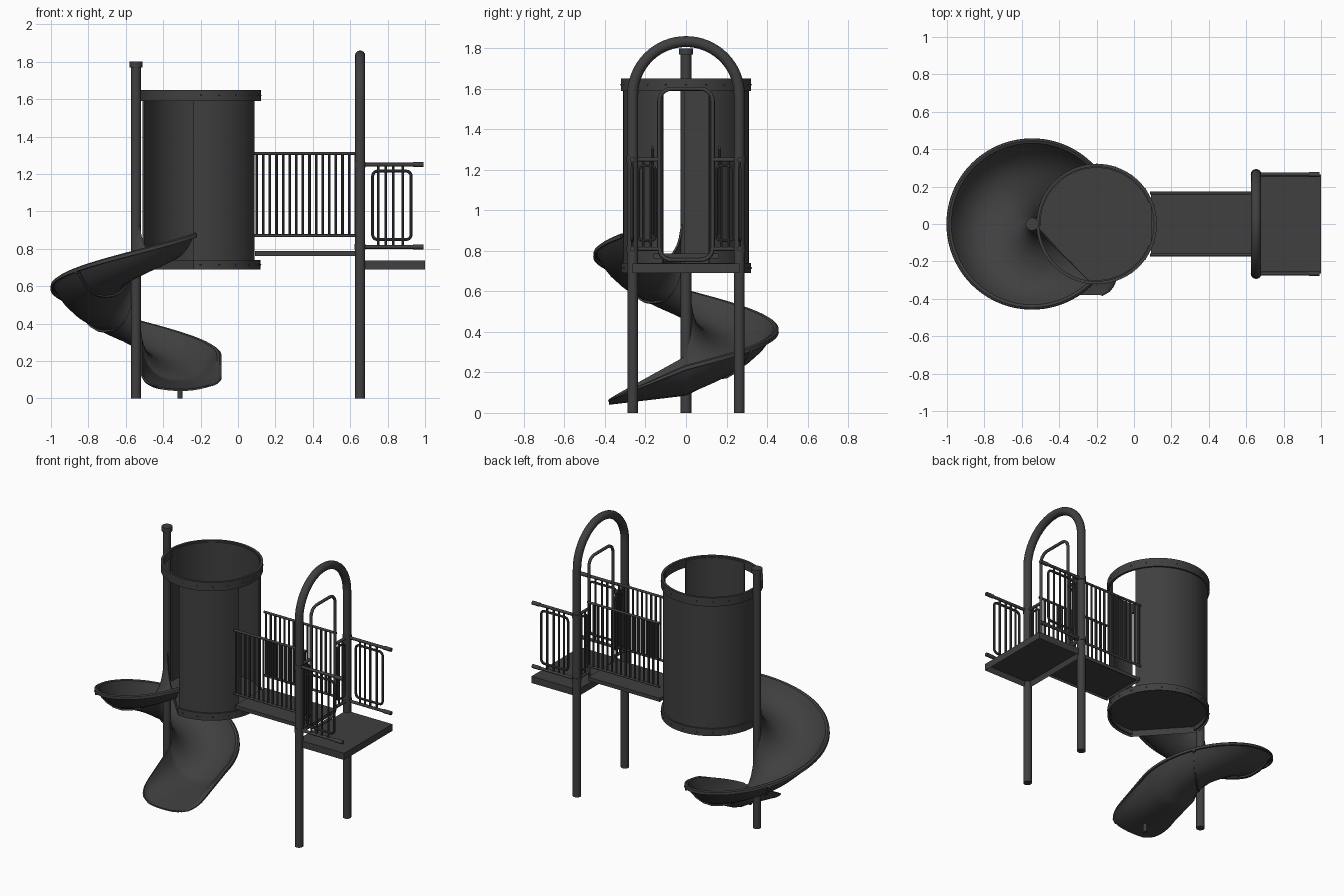
import bpy, bmesh
from math import sin, cos, pi, radians, sqrt

if "Cube" in bpy.data.objects:
    bpy.data.objects.remove(bpy.data.objects["Cube"])

DX, PX = -0.2, -0.545       # drum centre and slide pole centre on x
R = 0.31                    # drum radius
DARK = bpy.data.materials.new("dark_grey")
DARK.diffuse_color = (.05, .05, .05, 1)
DARK.use_nodes = True
DARK.node_tree.nodes["Principled BSDF"].inputs["Base Color"].default_value = DARK.diffuse_color


def select(ob):
    bpy.ops.object.select_all(action='DESELECT')
    bpy.context.view_layer.objects.active = ob
    ob.select_set(True)


def finish(name, bm, thick=0):
    bmesh.ops.recalc_face_normals(bm, faces=bm.faces)
    me = bpy.data.meshes.new(name)
    bm.to_mesh(me)
    bm.free()
    me.materials.append(DARK)
    ob = bpy.data.objects.new(name, me)
    bpy.context.collection.objects.link(ob)
    select(ob)
    if thick:
        m = ob.modifiers.new("thickness", 'SOLIDIFY')
        m.thickness, m.offset = thick, 0
        bpy.ops.object.modifier_apply(modifier=m.name)
    bpy.ops.object.shade_smooth_by_angle(angle=radians(35))
    return ob


def tubes(name, paths, r, cyclic=False, res=4):
    """Round bars swept along a list of point paths, as one mesh."""
    cu = bpy.data.curves.new(name, 'CURVE')
    cu.dimensions, cu.bevel_depth, cu.bevel_resolution = '3D', r, res
    cu.use_fill_caps = True
    cu.materials.append(DARK)
    for p in paths:
        s = cu.splines.new('POLY')
        s.points.add(len(p) - 1)
        for pt, co in zip(s.points, p):
            pt.co = (*co, 1)
        s.use_cyclic_u = cyclic
    ob = bpy.data.objects.new(name, cu)
    bpy.context.collection.objects.link(ob)
    select(ob)
    bpy.ops.object.convert(target='MESH')
    bpy.ops.object.shade_smooth_by_angle(angle=radians(40))


def tray(name, pts, z0, z1, wall):
    """Flat-topped deck with a hollow underside."""
    bm = bmesh.new()
    f = bm.faces.new([bm.verts.new((x, y, z0)) for x, y in pts])
    top = bmesh.ops.extrude_face_region(bm, geom=[f], use_keep_orig=True)['geom']
    for v in top:
        if isinstance(v, bmesh.types.BMVert):
            v.co.z = z1
    bmesh.ops.recalc_face_normals(bm, faces=bm.faces)
    bmesh.ops.inset_region(bm, faces=[f], thickness=wall)
    for v in f.verts:
        v.co.z = z1 - 0.012
    finish(name, bm)


def arc_strip(name, a0, a1, r, z0, z1, thick):
    """Curved wall standing around the drum centre."""
    bm = bmesh.new()
    n = max(8, int(abs(a1 - a0) / 5))
    prev = None
    for i in range(n + 1):
        a = radians(a0 + (a1 - a0) * i / n)
        cur = [bm.verts.new((DX + r * cos(a), r * sin(a), z)) for z in (z0, z1)]
        if prev:
            bm.faces.new((prev[0], cur[0], cur[1], prev[1]))
        prev = cur
    bmesh.ops.remove_doubles(bm, verts=bm.verts, dist=1e-5)
    finish(name, bm, thick)


def round_rect(a0, a1, b0, b1, r, to3):
    """Rounded rectangle path in a plane given by to3(a, b)."""
    out = []
    for ca, cb, s in ((a1 - r, b1 - r, 0), (a0 + r, b1 - r, 90),
                      (a0 + r, b0 + r, 180), (a1 - r, b0 + r, 270)):
        for k in range(6):
            t = radians(s + 18 * k)
            out.append(to3(ca + r * cos(t), cb + r * sin(t)))
    return out


# Spiral slide: one cross-section (radius, height above the bed) swept down the pole
SECTION = [(.028, .19), (.04, .13), (.06, .085), (.09, .048), (.13, .02), (.18, .004),
           (.24, 0), (.29, .006), (.34, .028), (.385, .066), (.415, .104), (.435, .138),
           (.445, .142), (.452, .138), (.453, .122)]


def slide_point(u, r, h):
    if u <= 360:                                  # turning part
        a = -radians(u)
        return (PX + r * cos(a), r * sin(a), .74 - .65 * (u - 45) / 315 + h)
    t = (u - 360) / 60                            # straight run-out with a rounded end
    k = max(0, (t - .65) / .35)
    w = 1 - .45 * (1 - sqrt(1 - k * k * .98))
    return (PX + .25 + (r - .25) * w, -.38 * t, .09 - .045 * t + h * (1 - .88 * t))


def slide_strip(name, u0, u1, n, drop, thick):
    bm = bmesh.new()
    prev = None
    for i in range(n + 1):
        u = u0 + (u1 - u0) * i / n
        cur = [bm.verts.new(slide_point(u, r, h - drop)) for r, h in SECTION]
        if prev:
            for j in range(len(cur) - 1):
                bm.faces.new((prev[j], prev[j + 1], cur[j + 1], cur[j]))
        prev = cur
    finish(name, bm, thick)


slide_strip("spiral_slide", 45, 420, 110, 0, .01)
for i, u in enumerate((135, 225, 315)):
    slide_strip(f"slide_joint_{i}", u - 1, u + 1, 2, .01, .012)
tubes("slide_pole", [[(PX, 0, 0), (PX, 0, 1.78)]], .027, res=6)
tubes("slide_pole_cap", [[(PX, 0, 1.77), (PX, 0, 1.8)]], .035, res=6)
tubes("slide_foot", [[(-.31, -.26, 0), (-.31, -.26, .055)]], .013)

# Drum tower: two wall panels leave openings for the bridge and the slide
arc_strip("drum_wall_back", 22, 182, R - .005, .7, 1.64, .01)
arc_strip("drum_wall_front", -97, -22, R - .005, .7, 1.64, .01)
arc_strip("drum_top_collar", 0, 360, R + .004, 1.59, 1.65, .016)
floor_pts = [(DX + .32 * cos(radians(a)), .32 * sin(radians(a)))
             for a in [-97 + 279 * i / 56 for i in range(57)]]
tray("drum_floor", floor_pts, .69, .74, .012)

# Collar bolts
bm = bmesh.new()
for z in (1.62, .715):
    for a in range(-90, 181, 18):
        v = bmesh.ops.create_uvsphere(bm, u_segments=8, v_segments=5, radius=.005)['verts']
        t = radians(a)
        bmesh.ops.translate(bm, verts=v, vec=(DX + .32 * cos(t), .32 * sin(t), z))
finish("collar_bolts", bm)

# Bridge deck and its barred side rails
tray("bridge_deck", [(.09, -.16), (.64, -.16), (.64, .16), (.09, .16)], .762, .787, .012)
for side, y in (("front", -.165), ("back", .165)):
    tubes(f"bridge_rails_{side}",
          [[(.085, y, z), (.64, y, z)] for z in (.87, 1.31)], .008)
    tubes(f"bridge_bars_{side}",
          [[(x, y, .87), (x, y, 1.31)] for x in [.1 + .0353 * i for i in range(16)]], .007, res=2)

# Tall arch with an inner doorway hoop
AX = .653
arch = [(AX, -.263, 0)] + [(AX, -.263 * cos(pi * i / 32), 1.57 + .263 * sin(pi * i / 32))
                           for i in range(33)] + [(AX, .263, 0)]
tubes("arch", [arch], .027, res=6)
tubes("doorway_hoop", [round_rect(-.132, .132, .755, 1.6, .06, lambda a, b: (AX, a, b))],
      .01, cyclic=True)

# End platform
tray("end_platform", [(.645, -.265), (1.0, -.265), (1.0, .265), (.645, .265)], .69, .737, .015)

# Railings beside the doorway and along the platform, mirrored across y
for side, s in (("front", -1), ("back", 1)):
    y = .265 * s
    tubes(f"doorway_rails_{side}",
          [[(AX, .132 * s, z), (AX, .263 * s, z)] for z in (.81, 1.25)], .01)
    tubes(f"doorway_loop_{side}",
          [round_rect(min(.15 * s, .235 * s), max(.15 * s, .235 * s), .85, 1.22, .025,
                      lambda a, b: (AX, a, b))], .007, cyclic=True, res=2)
    tubes(f"doorway_bars_{side}",
          [[(AX, v * s, .81), (AX, v * s, 1.25)] for v in (.175, .21)], .006, res=2)
    tubes(f"platform_rails_{side}",
          [[(AX, y, z), (.985, y, z)] for z in (.81, 1.25)], .01)
    tubes(f"platform_rail_grips_{side}",
          [[(.935, y, z), (.992, y, z)] for z in (.81, 1.25)], .013)
    tubes(f"platform_loop_{side}",
          [round_rect(.72, .925, .85, 1.215, .025, lambda a, b: (a, y, b))],
          .008, cyclic=True, res=2)
    tubes(f"platform_bars_{side}",
          [[(x, y, .81), (x, y, 1.25)] for x in (.75, .79, .83, .88)], .007, res=2)
    tubes(f"arch_clamps_{side}",
          [[(AX, y, z - .015), (AX, y, z + .015)] for z in (.81, 1.25)], .029, res=6)
